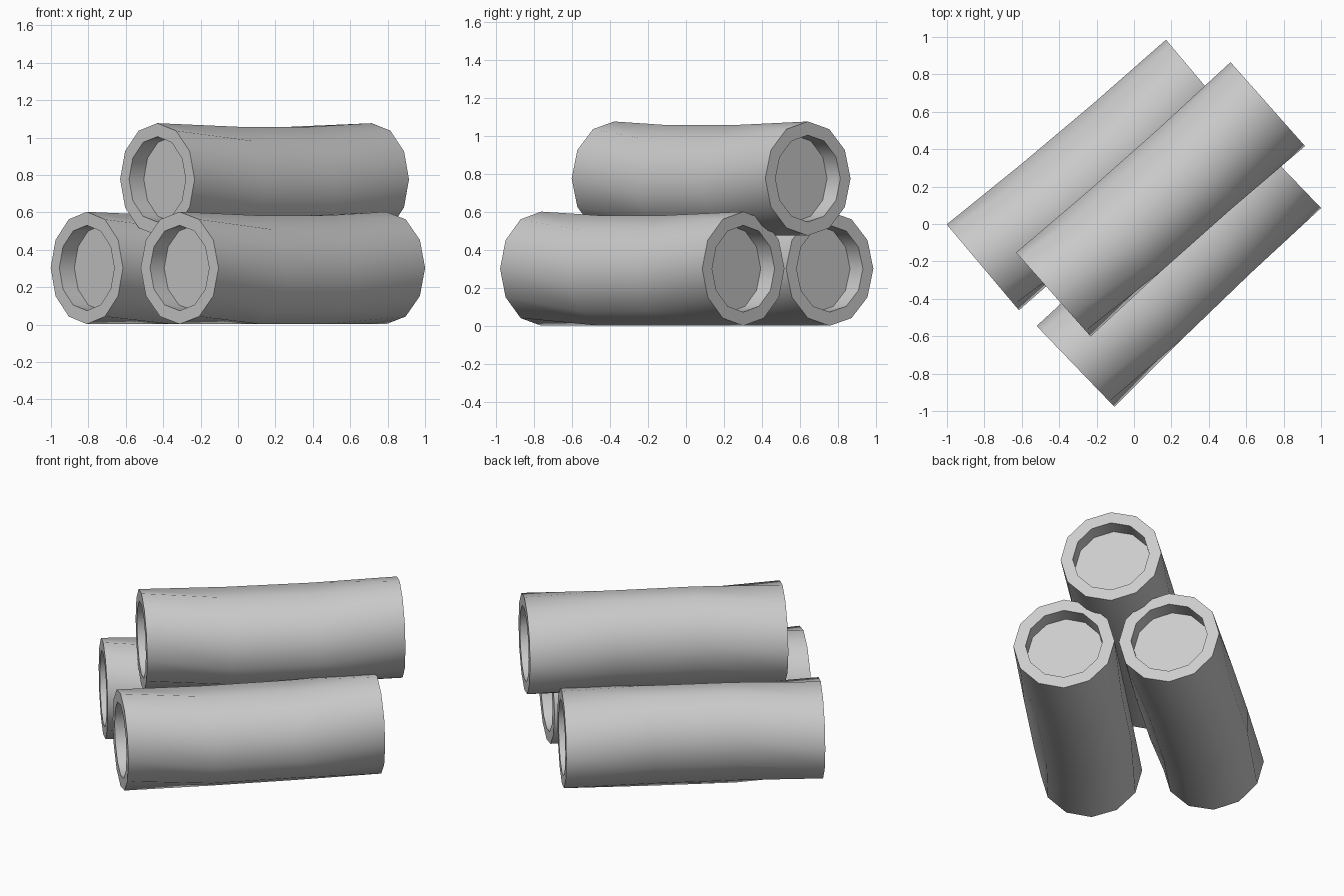
import bpy, bmesh, math
from mathutils import Matrix

if "Cube" in bpy.data.objects:
    bpy.data.objects.remove(bpy.data.objects["Cube"])

SIDES = 12
R_OUT, R_IN = 0.30, 0.228
LENGTH, RECESS = 1.533, 0.105

grey = bpy.data.materials.new("plain grey")
grey.diffuse_color = (0.6, 0.6, 0.6, 1)
grey.use_nodes = True
grey.node_tree.nodes["Principled BSDF"].inputs["Base Color"].default_value = grey.diffuse_color


def ring(bm, x, r, turn=0.0, sag=0.0):
    """Twelve-sided loop around the x axis."""
    out = []
    for i in range(SIDES):
        a = math.tau * i / SIDES + turn
        out.append(bm.verts.new((x, r * math.cos(a), r * math.sin(a) - sag)))
    return out


def pipe(name, centre, angle):
    bm = bmesh.new()
    h = LENGTH / 2
    step = math.radians(15)
    # inner recess, rim, slightly sagging outer wall, rim, inner recess
    loops = [
        ring(bm, -h + RECESS, R_IN),
        ring(bm, -h, R_IN),
        ring(bm, -h, R_OUT),
        ring(bm, -h / 3, R_OUT, step, 0.009),
        ring(bm, h / 3, R_OUT, step, 0.009),
        ring(bm, h, R_OUT),
        ring(bm, h, R_IN),
        ring(bm, h - RECESS, R_IN),
    ]
    for a, b in zip(loops, loops[1:]):
        for i in range(SIDES):
            j = (i + 1) % SIDES
            bm.faces.new((a[i], a[j], b[j], b[i]))
    # plugs that close both ends
    bm.faces.new(loops[0])
    bm.faces.new(loops[-1])
    bmesh.ops.recalc_face_normals(bm, faces=bm.faces)
    bm.transform(Matrix.Translation(centre) @ Matrix.Rotation(math.radians(angle), 4, 'Z'))
    mesh = bpy.data.meshes.new(name)
    bm.to_mesh(mesh)
    bm.free()
    mesh.materials.append(grey)
    ob = bpy.data.objects.new(name, mesh)
    bpy.context.collection.objects.link(ob)
    bpy.ops.object.select_all(action='DESELECT')
    ob.select_set(True)
    bpy.context.view_layer.objects.active = ob
    bpy.ops.object.shade_smooth_by_angle(angle=math.radians(45))


# two pipes on the ground, one resting on top
pipe("back_pipe", (-0.222, 0.262, 0.303), 40.1)
pipe("front_pipe", (0.24, -0.23, 0.303), 43.9)
pipe("top_pipe", (0.142, 0.132, 0.777), 41.6)
